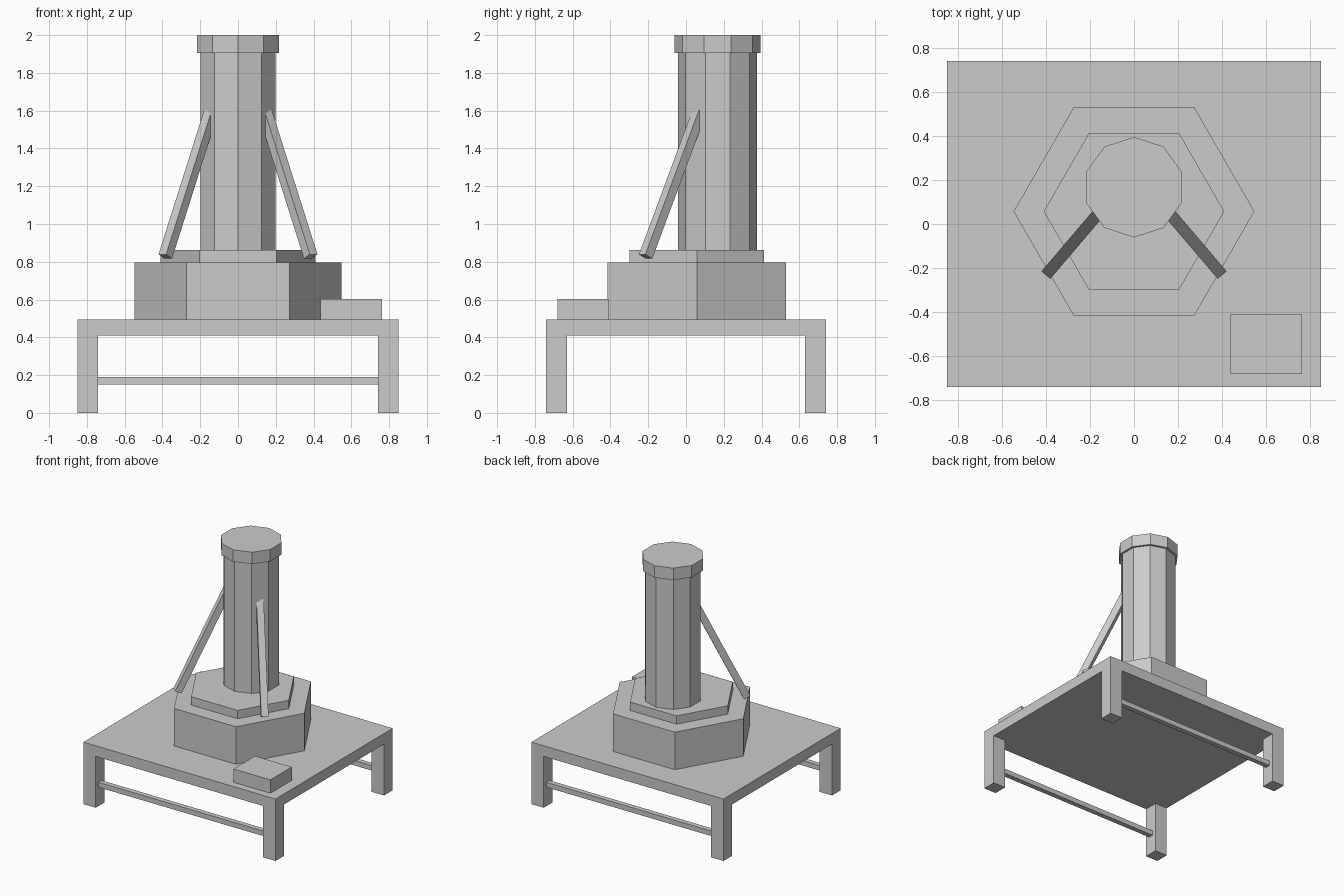
import bpy
import math
from mathutils import Vector, Matrix

cube = bpy.data.objects.get("Cube")
if cube:
    bpy.data.objects.remove(cube, do_unlink=True)

# Single plain grey
grey = bpy.data.materials.new("plain_grey")
grey.use_nodes = True
grey.diffuse_color = (0.6, 0.6, 0.6, 1)
grey.node_tree.nodes["Principled BSDF"].inputs["Base Color"].default_value = grey.diffuse_color


def finish(name):
    obj = bpy.context.object
    obj.name = name
    obj.data.materials.append(grey)
    return obj


def box(name, low, high):
    low, high = Vector(low), Vector(high)
    bpy.ops.mesh.primitive_cube_add(size=1)
    obj = finish(name)
    obj.data.transform(Matrix.Translation((low + high) / 2) @ Matrix.Diagonal((*(high - low), 1)))
    return obj


def prism(name, sides, radius, y, bottom, top, turn=0):
    bpy.ops.mesh.primitive_cylinder_add(vertices=sides, radius=radius, depth=top - bottom)
    obj = finish(name)
    obj.data.transform(Matrix.Translation((0, y, (bottom + top) / 2)) @ Matrix.Rotation(turn, 4, 'Z'))
    return obj


# Table: slab, four legs, front and back rails
W, D, LEG = 0.85, 0.74, 0.11
SLAB_LOW, SLAB_TOP = 0.41, 0.495
box("table_top", (-W, -D, SLAB_LOW), (W, D, SLAB_TOP))
for end, sy in (("front", -1), ("back", 1)):
    for side, sx in (("right", -1), ("left", 1)):
        cx, cy = sx * (W - LEG / 2), sy * (D - LEG / 2)
        box(f"{end}_{side}_leg", (cx - LEG / 2, cy - LEG / 2, 0), (cx + LEG / 2, cy + LEG / 2, SLAB_LOW))
    box(f"{end}_rail", (LEG - W, cy - 0.02, 0.15), (W - LEG, cy + 0.02, 0.19))

# Small block on the front corner
box("corner_block", (0.437, -0.68, SLAB_TOP), (0.763, -0.41, 0.602))

# Stepped hexagonal base
prism("base_lower", 6, 0.547, 0.057, SLAB_TOP, 0.795, math.radians(30))
prism("base_upper", 6, 0.41, 0.057, 0.795, 0.862, math.radians(30))

# Ten-sided column and cap
prism("column", 10, 0.21, 0.167, 0.862, 1.905)
prism("column_cap", 10, 0.228, 0.167, 1.905, 2.0)

# Slanted struts leaning into the column
for side, sx in (("right", -1), ("left", 1)):
    foot = Vector((sx * 0.385, -0.214, 0.828))
    head = Vector((sx * 0.143, 0.07, 1.593))
    along = (head - foot).normalized()
    across = along.cross(Vector((0, 0, 1))).normalized()
    frame = Matrix((across, along.cross(across), along)).transposed().to_4x4()
    strut = box(f"{side}_strut", (-0.0265, -0.0265, 0), (0.0265, 0.0265, (head - foot).length))
    strut.data.transform(Matrix.Translation(foot) @ frame)
